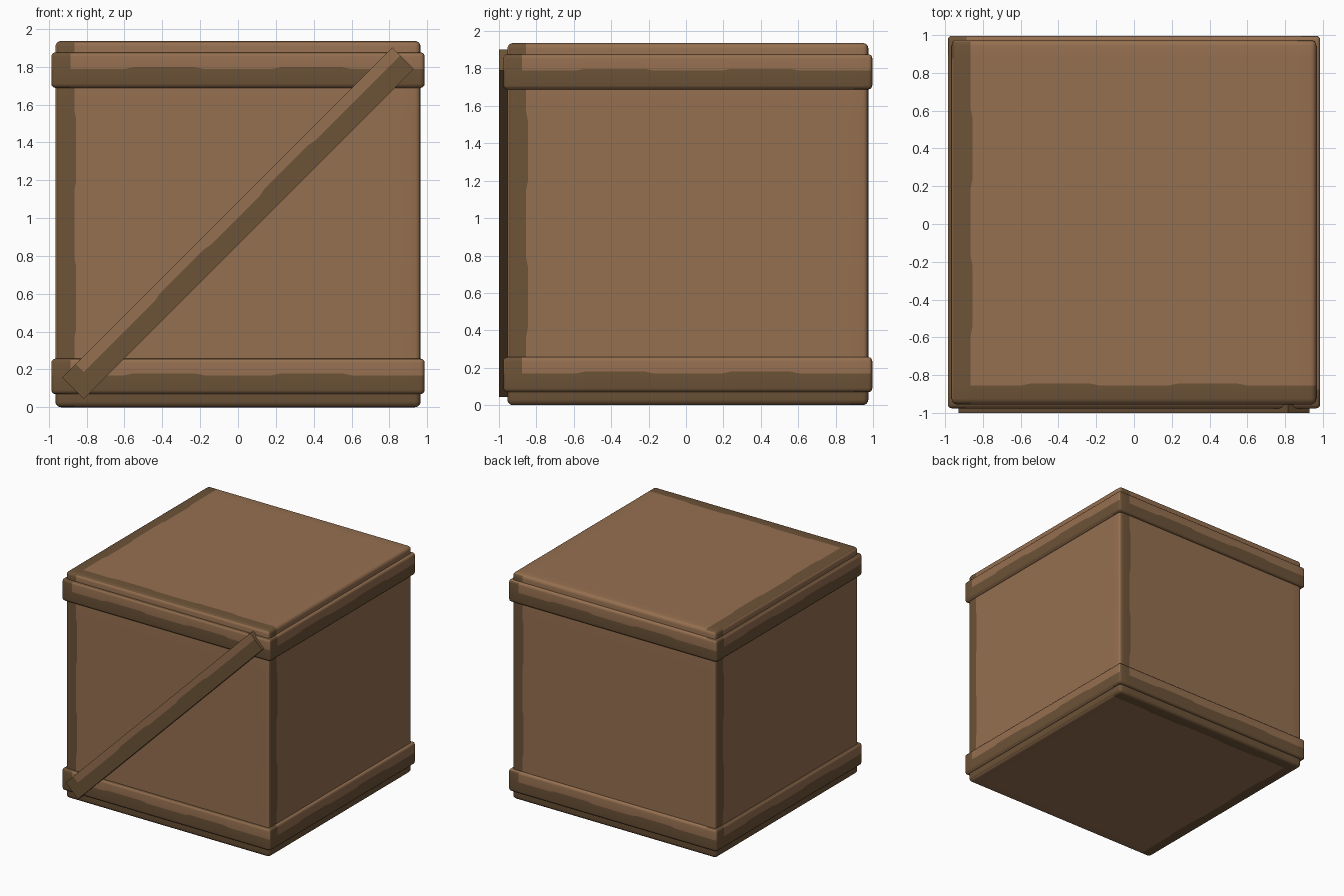
import bpy, bmesh, math
from mathutils import Vector, Matrix

cube = bpy.data.objects.get("Cube")
if cube:
    bpy.data.objects.remove(cube, do_unlink=True)


def make_material(name, rgb):
    mat = bpy.data.materials.new(name)
    mat.use_nodes = True
    mat.diffuse_color = (*rgb, 1)
    mat.node_tree.nodes["Principled BSDF"].inputs["Base Color"].default_value = (*rgb, 1)
    return mat


LIGHT = make_material("light_wood", (0.30, 0.16, 0.08))
DARK = make_material("worn_dark_wood", (0.152, 0.086, 0.039))
BORDER = 0.1                                   # width of the worn edge strip
STEPS = [s * t for t in (0.18, 0.23, 0.55, 0.60) for s in (-1, 1)]

# Worn edges of each face direction, as (axis, sign): (-axis side, +axis side)
WORN = {
    0: ([(1, 1), (2, -1)], [(1, -1), (2, -1)]),
    1: ([(0, -1), (2, -1)], [(0, 1), (2, -1)]),
    2: ([(0, -1), (1, 1)], [(0, -1), (1, -1)]),
}


def cut(bm, axis, pos):
    normal = Vector((0, 0, 0))
    normal[axis] = 1
    bmesh.ops.bisect_plane(bm, geom=bm.verts[:] + bm.edges[:] + bm.faces[:], dist=1e-5,
                           plane_co=normal * pos, plane_no=normal)


def plank_box(name, size, location, bevel, angle=0):
    half = Vector(size) / 2
    bm = bmesh.new()
    bmesh.ops.create_cube(bm, size=1, matrix=Matrix.Diagonal((*size, 1)))
    if bevel:
        bmesh.ops.bevel(bm, geom=bm.edges[:], offset=bevel, segments=4,
                        profile=0.5, affect='EDGES')

    # Cut the strip borders, with short slices for their uneven line
    borders = [(a, s) for a in range(3) for s in (-1, 1)
               if (a, s) != (2, 1) and abs(half[a] - BORDER) < half[a]]
    for a, s in borders:
        cut(bm, a, s * (half[a] - BORDER))
    for a in range(3):
        for t in STEPS:
            if t + half[a] > 0.3 and half[a] - t > 0.3:
                cut(bm, a, t)

    # Colour by face direction and position
    bm.normal_update()
    for f in bm.faces:
        axis = max(range(3), key=lambda i: abs(f.normal[i]))
        c = f.calc_center_median()
        worn = WORN[axis][f.normal[axis] > 0]
        f.material_index = int(any(s * c[a] > half[a] - BORDER for a, s in worn))

    # Push parts of the strip lines inward a little
    for v in bm.verts:
        co = v.co.copy()
        for a, s in borders:
            wavy = any(0.2 < abs(co[i]) < 0.58 for i in range(3) if i != a)
            if wavy and abs(co[a] - s * (half[a] - BORDER)) < 1e-4:
                v.co[a] -= s * 0.01

    mesh = bpy.data.meshes.new(name)
    bm.to_mesh(mesh)
    bm.free()
    mesh.materials.append(LIGHT)
    mesh.materials.append(DARK)
    obj = bpy.data.objects.new(name, mesh)
    bpy.context.collection.objects.link(obj)
    obj.location = location
    obj.rotation_euler.y = angle
    bpy.ops.object.select_all(action='DESELECT')
    obj.select_set(True)
    bpy.context.view_layer.objects.active = obj
    bpy.ops.object.shade_smooth_by_angle(angle=math.radians(35))
    return obj


# Crate body, two surrounding bands and the diagonal front brace
plank_box("crate_body", (1.93, 1.93, 1.936), (0, 0.01, 0.968), 0.03)
for name, z in (("lower_band", 0.163), ("upper_band", 1.782)):
    plank_box(name, (1.972, 1.972, 0.188), (0, 0.01, z), 0.022)
plank_box("front_brace", (2.467, 0.07, 0.16), (0, -0.965, 0.973), 0, -math.pi / 4)
